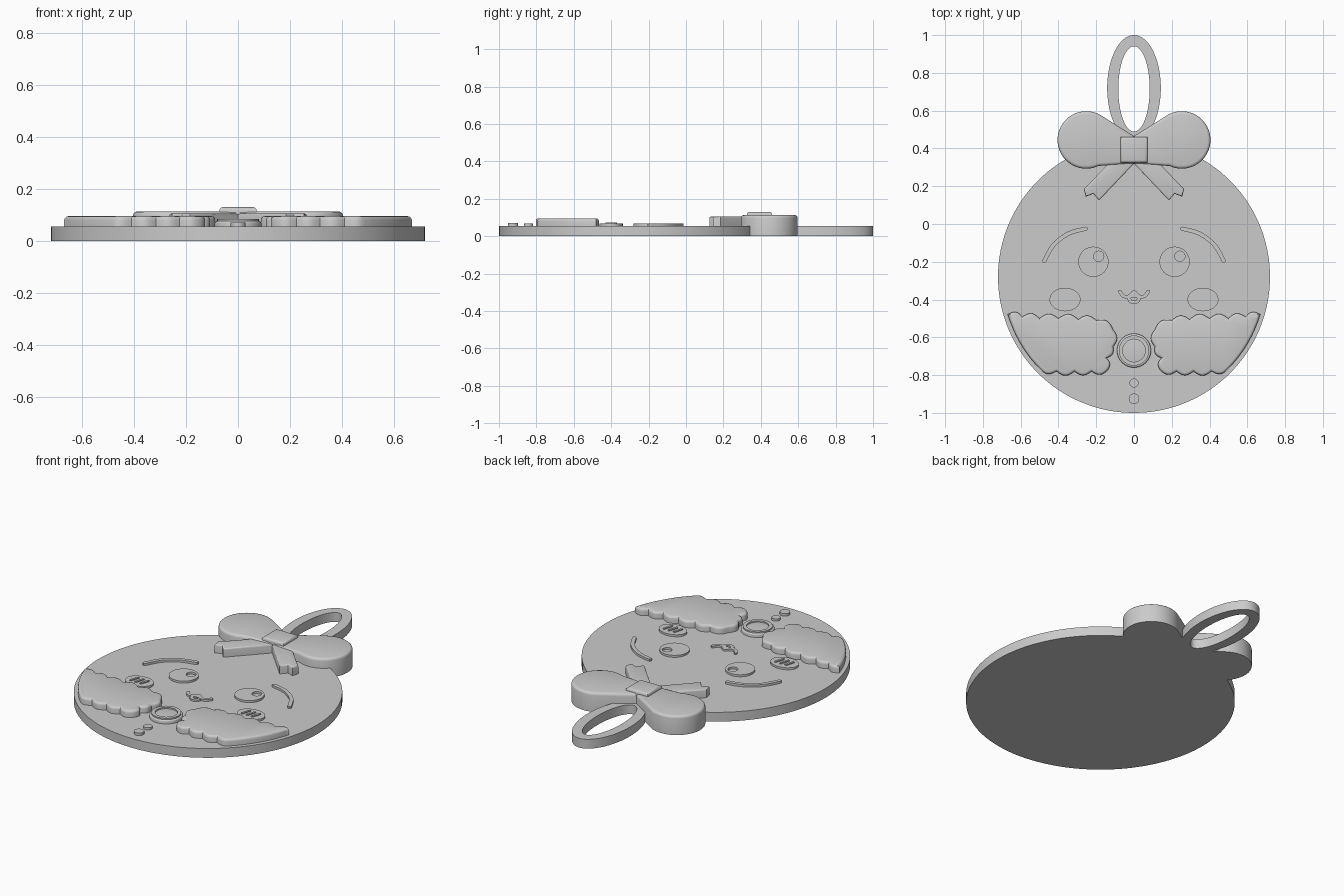
import bpy, bmesh
from math import sin, cos, radians, pi
from mathutils import Vector

if "Cube" in bpy.data.objects:
    bpy.data.objects.remove(bpy.data.objects["Cube"])

grey = bpy.data.materials.new("plain grey")
grey.use_nodes = True
grey.diffuse_color = (0.6, 0.6, 0.6, 1)
grey.node_tree.nodes["Principled BSDF"].inputs["Base Color"].default_value = (0.6, 0.6, 0.6, 1)

BASE = 0.055   # top of the disc
SUNK = 0.045   # raised parts start slightly inside the disc


def finish(name, bm):
    bmesh.ops.recalc_face_normals(bm, faces=bm.faces)
    mesh = bpy.data.meshes.new(name)
    bm.to_mesh(mesh)
    bm.free()
    mesh.materials.append(grey)
    ob = bpy.data.objects.new(name, mesh)
    bpy.context.collection.objects.link(ob)
    bpy.ops.object.select_all(action='DESELECT')
    ob.select_set(True)
    bpy.context.view_layer.objects.active = ob
    bpy.ops.object.shade_smooth_by_angle(angle=radians(35))
    return ob


def prism(name, outline, z0, z1, bevel=0.0):
    """Extrude an outline, optionally rounding the upper rim."""
    bm = bmesh.new()
    low = [bm.verts.new((x, y, z0)) for x, y in outline]
    top = [bm.verts.new((x, y, z1)) for x, y in outline]
    n = len(outline)
    bm.faces.new(low[::-1])
    cap = bm.faces.new(top)
    for i in range(n):
        j = (i + 1) % n
        bm.faces.new((low[i], low[j], top[j], top[i]))
    bmesh.ops.recalc_face_normals(bm, faces=bm.faces)
    if bevel:
        bmesh.ops.bevel(bm, geom=list(cap.edges), offset=bevel, segments=3,
                        profile=0.5, affect='EDGES', clamp_overlap=False)
    return finish(name, bm)


def ring(name, outer, inner, z0, z1):
    """Plate with a hole; both outlines have the same point count."""
    bm = bmesh.new()
    loops = [[bm.verts.new((x, y, z)) for x, y in pts]
             for pts, z in ((outer, z0), (outer, z1), (inner, z1), (inner, z0))]
    n = len(outer)
    for k in range(4):
        a, b = loops[k], loops[(k + 1) % 4]
        for i in range(n):
            j = (i + 1) % n
            bm.faces.new((a[i], a[j], b[j], b[i]))
    return finish(name, bm)


def ellipse(cx, cy, rx, ry=None, n=48):
    ry = ry or rx
    return [(cx + rx * cos(2 * pi * i / n), cy + ry * sin(2 * pi * i / n)) for i in range(n)]


def arc(cx, cy, r, start, end, n=24):
    return [(cx + r * cos(radians(start + (end - start) * i / n)),
             cy + r * sin(radians(start + (end - start) * i / n))) for i in range(n + 1)]


def scallops(nodes, depth=0.24, n=8):
    """Join the nodes with small outward bulges."""
    pts = []
    for a, b in zip(nodes, nodes[1:]):
        a, b = Vector(a), Vector(b)
        d = b - a
        side = Vector((d.y, -d.x)) * depth
        pts += [tuple(a + d * (i / n) + side * sin(pi * i / n)) for i in range(n)]
    return pts + [nodes[-1]]


def smooth_path(pts, n=6):
    """Catmull-Rom curve through the points."""
    p = [Vector(q) for q in [pts[0], *pts, pts[-1]]]
    out = []
    for a, b, c, d in zip(p, p[1:], p[2:], p[3:]):
        for i in range(n):
            t = i / n
            out.append(b + 0.5 * t * (c - a + t * (2 * a - 5 * b + 4 * c - d
                       + t * (3 * b - a - 3 * c + d))))
    return out + [p[-1]]


def stroke(pts, width):
    """Outline of a band following the path, with round ends."""
    path = smooth_path(pts)
    left, right = [], []
    for i, q in enumerate(path):
        t = (path[min(i + 1, len(path) - 1)] - path[max(i - 1, 0)]).normalized()
        s = Vector((-t.y, t.x)) * width / 2
        left.append(q + s)
        right.append(q - s)

    def cap(q, start):
        v = start - q
        return [q + Vector((v.x * cos(a) + v.y * sin(a), v.y * cos(a) - v.x * sin(a)))
                for a in (pi / 4, pi / 2, 3 * pi / 4)]
    pts = left + cap(path[-1], left[-1]) + right[::-1] + cap(path[0], right[0])
    return [tuple(p) for p in pts]


def flip(pts, s):
    return [(s * x, y) for x, y in pts]


# Body disc and hanging loop
prism("body_disc", ellipse(0, -0.28, 0.72, n=128), 0, BASE)
ring("hanging_loop", ellipse(0, 0.72, 0.142, 0.28, 80),
     ellipse(0, 0.715, 0.083, 0.226, 80), 0, BASE)

# Outlines for the mirrored parts, drawn on the +x side
bow_loop = [(0, 0.32)] + arc(0.253, 0.445, 0.152, -115, 125, 40) + [(0, 0.465)]
bow_tail = [(0, 0.32), (0.185, 0.125), (0.215, 0.16), (0.255, 0.145),
            (0.265, 0.185), (0.14, 0.315), (0.05, 0.4), (0, 0.4)]
trim = scallops([(0.67, -0.48), (0.59, -0.49), (0.5, -0.5), (0.4, -0.5), (0.295, -0.505),
                 (0.2, -0.51), (0.11, -0.56), (0.11, -0.65), (0.145, -0.71), (0.14, -0.775),
                 (0.225, -0.78), (0.315, -0.78), (0.41, -0.78), (0.5, -0.765)])
trim += arc(0, -0.28, 0.697, -43.5, -17, 20)
brow = stroke([(0.475, -0.195), (0.425, -0.11), (0.345, -0.05), (0.255, -0.025)], 0.022)

for s, side in ((1, "left"), (-1, "right")):
    # Bow
    prism(side + "_bow_loop", flip(bow_loop, s), 0, 0.113, 0.016)
    prism(side + "_bow_tail", flip(bow_tail, s), SUNK, 0.105, 0.008)
    # Fluffy trim
    prism(side + "_fluffy_trim", flip(trim, s), SUNK, 0.095, 0.014)
    # Face
    prism(side + "_eyebrow", flip(brow, s), SUNK, 0.068)
    ring(side + "_eye", ellipse(s * 0.215, -0.2, 0.08),
         ellipse(s * 0.215 + 0.028, -0.171, 0.027), SUNK, 0.067)
    prism(side + "_cheek", ellipse(s * 0.365, -0.4, 0.082, 0.062), SUNK, 0.067)
    for k in (-1, 0, 1):
        x = s * 0.365 + k * 0.034
        prism(side + "_blush_mark", stroke([(x - 0.008, -0.425), (x + 0.008, -0.375)], 0.012),
              SUNK, 0.073)

# Bow knot
prism("bow_knot", [(-0.072, 0.325), (0.072, 0.325), (0.072, 0.46), (-0.072, 0.46)],
      SUNK, 0.13, 0.014)

# Mouth
prism("mouth", stroke([(-0.075, -0.357), (-0.055, -0.382), (-0.025, -0.382), (0, -0.36),
                       (0.025, -0.382), (0.055, -0.382), (0.075, -0.357)], 0.018), SUNK, 0.066)
ring("tongue", ellipse(0, -0.395, 0.034, 0.03, 24), ellipse(0, -0.393, 0.016, 0.013, 24),
     SUNK, 0.065)

# Buttons down the front
prism("large_button", ellipse(0, -0.67, 0.09), SUNK, 0.076, 0.008)
ring("large_button_rim", ellipse(0, -0.67, 0.08), ellipse(0, -0.67, 0.06), 0.07, 0.084)
prism("upper_small_button", ellipse(0, -0.842, 0.024, n=32), SUNK, 0.068)
prism("lower_small_button", ellipse(0, -0.925, 0.028, n=32), SUNK, 0.07)
